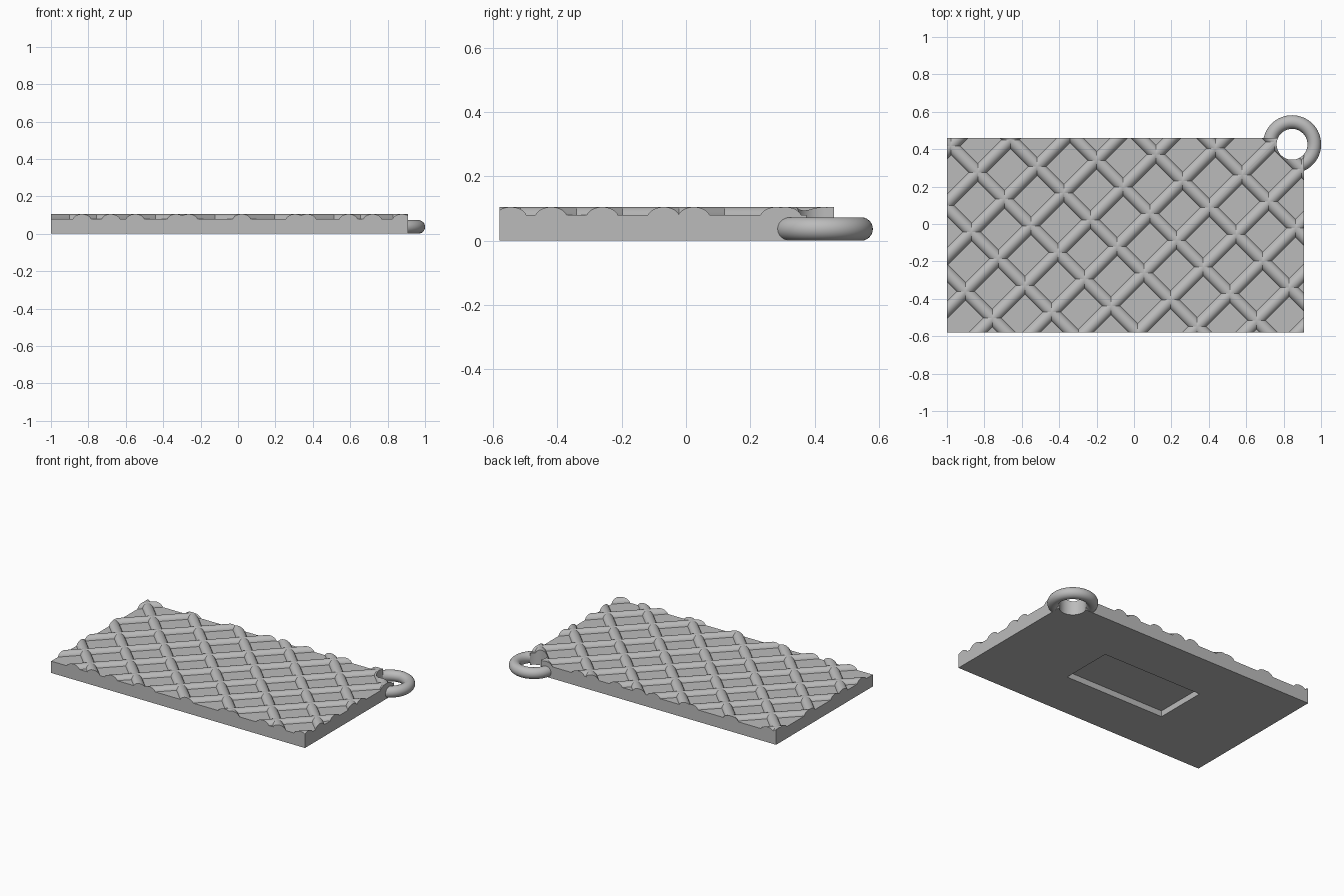
import bpy, bmesh
from math import sin, cos, pi, asin, sqrt
from mathutils import Vector

cube = bpy.data.objects.get("Cube")
if cube:
    bpy.data.objects.remove(cube, do_unlink=True)

X0, X1, Y0, Y1 = -1.0, 0.91, -0.58, 0.46
PLATE_TOP, RIDGE_TOP = 0.08, 0.105
RING = Vector((0.845, 0.426, 0.0365))
RING_MAJOR, RING_MINOR = 0.119, 0.0365

grey = bpy.data.materials.new("plain grey")
grey.use_nodes = True
grey.diffuse_color = (0.5, 0.5, 0.5, 1)
grey.node_tree.nodes["Principled BSDF"].inputs["Base Color"].default_value = (0.5, 0.5, 0.5, 1)


def make_object(name, bm):
    bmesh.ops.recalc_face_normals(bm, faces=bm.faces)
    mesh = bpy.data.meshes.new(name)
    bm.to_mesh(mesh)
    bm.free()
    mesh.materials.append(grey)
    obj = bpy.data.objects.new(name, mesh)
    bpy.context.collection.objects.link(obj)
    return obj


def box(name, lo, hi):
    bm = bmesh.new()
    bmesh.ops.create_cube(bm, size=1)
    lo, hi = Vector(lo), Vector(hi)
    for v in bm.verts:
        v.co = (lo + hi) / 2 + v.co * (hi - lo)
    return make_object(name, bm)


def select(obj):
    bpy.ops.object.select_all(action='DESELECT')
    obj.select_set(True)
    bpy.context.view_layer.objects.active = obj


def cut(obj, cutter):
    select(obj)
    mod = obj.modifiers.new("cut", 'BOOLEAN')
    mod.operation, mod.solver, mod.object = 'DIFFERENCE', 'EXACT', cutter
    bpy.ops.object.modifier_apply(modifier=mod.name)


def smooth(obj):
    select(obj)
    bpy.ops.object.shade_smooth_by_angle(angle=pi / 6)


def ridge(name, centre, along):
    """Rounded bar across the plate, trimmed flush with its four edges."""
    radius, mid_z = 0.036, RIDGE_TOP - 0.036
    start = asin((PLATE_TOP - 0.004 - mid_z) / radius)
    side = Vector((-along.y, along.x, 0))
    steps = 10
    bm = bmesh.new()
    ring = []
    for i in range(steps + 1):
        a = start + (pi - 2 * start) * i / steps
        p = centre + side * radius * cos(a)
        ring.append(bm.verts.new((p.x, p.y, mid_z + radius * sin(a))))
    for v in ring:
        v.co -= along * 3
    face = bm.faces.new(ring)
    out = bmesh.ops.extrude_face_region(bm, geom=[face])
    moved = [g for g in out["geom"] if isinstance(g, bmesh.types.BMVert)]
    bmesh.ops.translate(bm, verts=moved, vec=along * 6)
    for co, no in (((X0, 0, 0), (-1, 0, 0)), ((X1, 0, 0), (1, 0, 0)),
                   ((0, Y0, 0), (0, -1, 0)), ((0, Y1, 0), (0, 1, 0))):
        res = bmesh.ops.bisect_plane(bm, geom=bm.verts[:] + bm.edges[:] + bm.faces[:],
                                     plane_co=co, plane_no=no, clear_outer=True)
        edges = [g for g in res["geom_cut"] if isinstance(g, bmesh.types.BMEdge)]
        if edges:
            bmesh.ops.holes_fill(bm, edges=edges)
    if not bm.faces:
        bm.free()
        return None
    return make_object(name, bm)


# Cutters for the ring opening and the recess underneath
bm = bmesh.new()
bmesh.ops.create_cone(bm, cap_ends=True, segments=64, radius1=RING_MAJOR - RING_MINOR,
                      radius2=RING_MAJOR - RING_MINOR, depth=1)
bmesh.ops.translate(bm, verts=bm.verts, vec=RING)
hole_cutter = make_object("hole_cutter", bm)
recess_cutter = box("recess_cutter", (-0.42, -0.24, -0.1), (0.33, 0.12, 0.04))

# Flat plate
plate = box("plate", (X0, Y0, 0), (X1, Y1, PLATE_TOP))
cut(plate, recess_cutter)
cut(plate, hole_cutter)
smooth(plate)

# Diagonal lattice of ridges, one family per direction
falling = Vector((1, -1, 0)).normalized()
rising = Vector((1, 1, 0)).normalized()
for label, along, first, gap, count, sign in (("falling", falling, -1.26, 0.35, 8, 1),
                                              ("rising", rising, -1.395, 0.285, 11, -1)):
    for i in range(count):
        offset = first + gap * i
        bar = ridge(f"{label}_ridge_{i + 1}", Vector((offset / 2, sign * offset / 2, 0)), along)
        if bar:
            across = Vector((1, sign, 0)).normalized()
            distance = abs(RING.dot(across) - offset / sqrt(2))
            if distance < RING_MAJOR:
                cut(bar, hole_cutter)
            smooth(bar)

for cutter in (hole_cutter, recess_cutter):
    bpy.data.objects.remove(cutter, do_unlink=True)

# Hanging ring at the back corner
bpy.ops.mesh.primitive_torus_add(location=RING, major_radius=RING_MAJOR, minor_radius=RING_MINOR,
                                 major_segments=64, minor_segments=24)
hanging_ring = bpy.context.object
hanging_ring.name = "hanging_ring"
hanging_ring.data.materials.append(grey)
smooth(hanging_ring)
